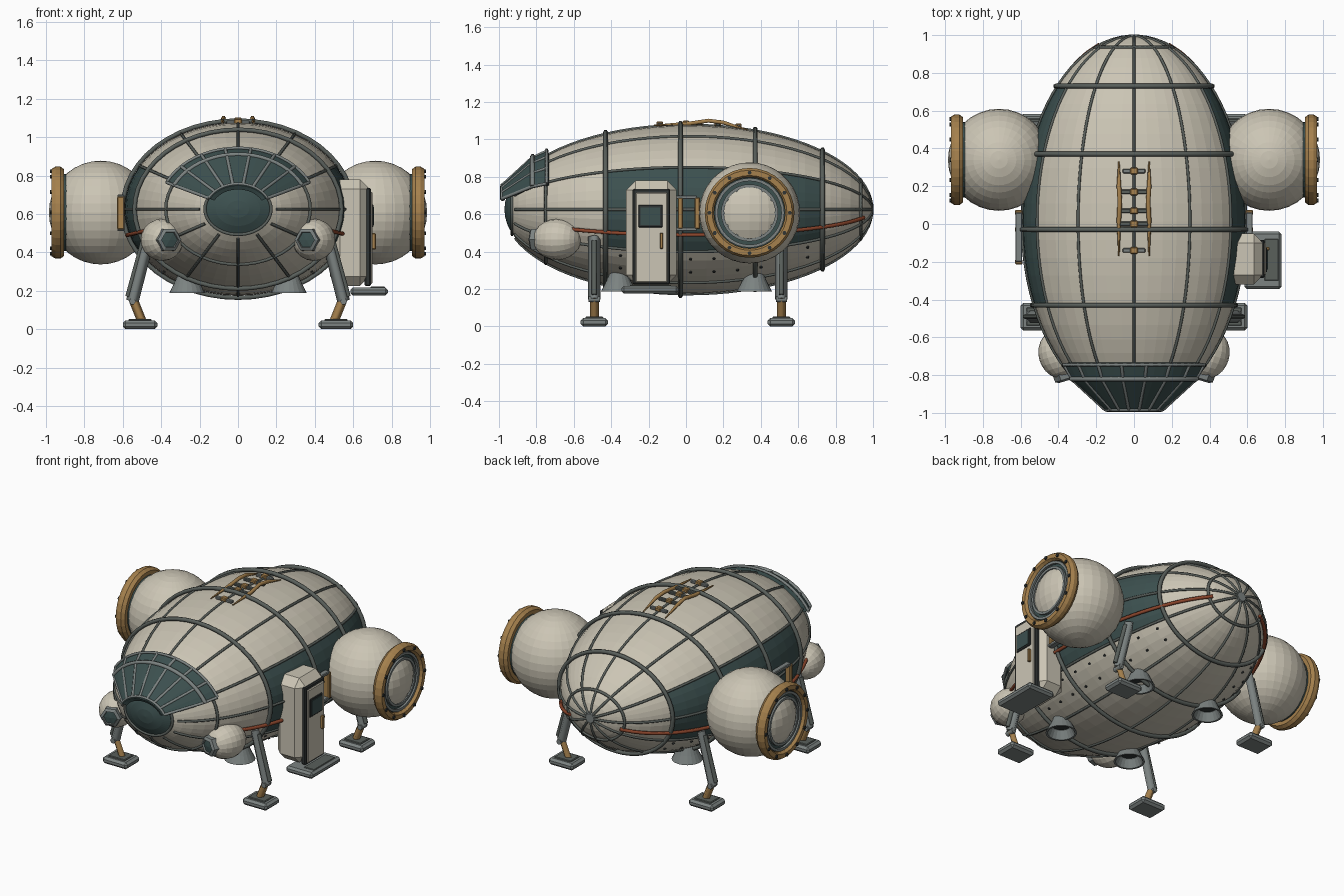
import bpy, bmesh, math
from mathutils import Vector, Matrix

cube = bpy.data.objects.get("Cube")
if cube:
    bpy.data.objects.remove(cube)


def material(name, rgb):
    m = bpy.data.materials.new(name)
    m.use_nodes = True
    col = (*rgb, 1)
    m.diffuse_color = col
    m.node_tree.nodes["Principled BSDF"].inputs["Base Color"].default_value = col
    return m


CREAM = material("cream", (.60, .56, .46))
TEAL = material("dark teal", (.045, .08, .078))
GREY = material("grey metal", (.20, .225, .22))
RIB = material("rib grey", (.10, .115, .105))
BRASS = material("brass", (.38, .22, .075))
RUST = material("rust red", (.26, .06, .025))
DARK = material("dark metal", (.03, .035, .035))
LENS = material("pale blue grey", (.30, .34, .36))

RX, RZ, ZC = .59, .45, .625
YC, RY = .012, .983


def fac(y):
    return math.sqrt(max(0, 1 - ((y - YC) / RY) ** 2))


def ell(f, y, deg, d=0):
    """Point on an elliptical section; angle is measured from the top."""
    a = math.radians(deg)
    return Vector(((RX * f + d) * math.sin(a), y, ZC + (RZ * f + d) * math.cos(a)))


def skin(y, deg, d=0):
    return ell(fac(y), y, deg, d)


def add(name, verts, faces, mats):
    me = bpy.data.meshes.new(name)
    me.from_pydata([tuple(v) for v in verts], [], faces)
    for m in mats:
        me.materials.append(m)
    bm = bmesh.new()
    bm.from_mesh(me)
    bmesh.ops.remove_doubles(bm, verts=bm.verts, dist=1e-5)
    bmesh.ops.recalc_face_normals(bm, faces=bm.faces)
    bm.to_mesh(me)
    bm.free()
    ob = bpy.data.objects.new(name, me)
    bpy.context.collection.objects.link(ob)
    return ob


def loft(name, rows, mats, closed=True):
    n = len(rows[0])
    verts = [v for r in rows for v in r]
    faces = [(i * n + j, i * n + (j + 1) % n, (i + 1) * n + (j + 1) % n, (i + 1) * n + j)
             for i in range(len(rows) - 1) for j in range(n if closed else n - 1)]
    return add(name, verts, faces, mats)


def lathe(name, profile, mat, pos, axis=(0, 0, 1), n=32):
    """Revolve (radius, height) points around an axis."""
    m = Matrix.Translation(pos) @ Vector(axis).to_track_quat('Z', 'Y').to_matrix().to_4x4()
    step = 2 * math.pi / n
    return loft(name, [[m @ Vector((r * math.cos(k * step), r * math.sin(k * step), h))
                        for k in range(n)] for r, h in profile], [mat])


def box(name, lo, hi, mat, bevel=0, segments=1):
    lo, hi = Vector(lo), Vector(hi)
    bm = bmesh.new()
    bmesh.ops.create_cube(bm, size=1, matrix=Matrix.Translation((lo + hi) / 2)
                          @ Matrix.Diagonal((*(hi - lo), 1)))
    if bevel:
        bmesh.ops.bevel(bm, geom=bm.edges[:], offset=bevel, segments=segments, affect='EDGES')
    me = bpy.data.meshes.new(name)
    bm.to_mesh(me)
    bm.free()
    me.materials.append(mat)
    ob = bpy.data.objects.new(name, me)
    bpy.context.collection.objects.link(ob)
    return ob


def tube(name, pts, r, mat, cyclic=False, res=1):
    cu = bpy.data.curves.new(name, 'CURVE')
    cu.dimensions = '3D'
    cu.bevel_depth, cu.bevel_resolution, cu.use_fill_caps = r, res, True
    sp = cu.splines.new('POLY')
    sp.points.add(len(pts) - 1)
    for p, v in zip(sp.points, pts):
        p.co = (*v, 1)
    sp.use_cyclic_u = cyclic
    cu.materials.append(mat)
    ob = bpy.data.objects.new(name, cu)
    bpy.context.collection.objects.link(ob)
    return ob


def span(a, b, n):
    return [a + (b - a) * i / n for i in range(n + 1)]


# Hull: ellipsoid along y with dark side bands and nose
NOSE, BAND0, BAND1 = -.93, -.43, .73
ys = [YC - RY * math.cos(t) for t in span(0, math.pi, 32)]
for b in (NOSE, BAND0, BAND1):
    ys[min(range(len(ys)), key=lambda i: abs(ys[i] - b))] = b
hull = loft("hull", [[skin(y, k * 7.5) for k in range(48)] for y in ys], [CREAM, TEAL])
for p in hull.data.polygons:
    c = p.center
    a = math.degrees(math.atan2(abs(c.x) / RX, (c.z - ZC) / RZ))
    if c.y < NOSE or (BAND0 < c.y < BAND1 and 60 < a < 120):
        p.material_index = 1

# Hull ribs: rings and meridians
for y in (BAND0, -.03, .37, BAND1):
    tube("ring_rib", [skin(y, k * 7.5, .012) for k in range(48)], .013, RIB, True)
for y in (NOSE, -.75, .935):
    tube("thin_ring_rib", [skin(y, k * 7.5, .004) for k in range(48)], .009, RIB, True)
for k in range(12):
    tube("meridian_rib", [skin(YC - RY * math.cos(t), k * 30, .002)
                          for t in span(.34, math.pi - .04, 36)], .008, RIB)
lathe("tail_cap", [(0, .012), (.03, .012), (.038, 0), (.038, -.02)], GREY, (0, .99, 0 + ZC), (0, 1, 0), 12)

# Windshield: raised fan over the nose, with frame bars
FAN = 64
stations = [(.24, -.975), (.27, -.985), (.60, -.825), (.685, -.745), (.60, -.735)]
wind = loft("windshield", [[ell(f, y, a) for a in span(-FAN, FAN, 16)] for f, y in stations],
            [TEAL], False)
sol = wind.modifiers.new("thickness", 'SOLIDIFY')
sol.thickness, sol.offset = .02, 0
for a in span(-FAN, FAN, 7):
    tube("windshield_bar", [ell(f, y, a, .008) for f, y in stations[1:4]], .009, GREY)
for f, y, r in ((.27, -.985, .008), (.61, -.82, .013), (.685, -.745, .009)):
    tube("windshield_arch", [ell(f, y, a, .01) for a in span(-FAN, FAN, 20)], r, GREY)

# Roof ladder: tapered arched rails and rungs
for s in (1, -1):
    path = [(s * .08, -.17, 1.075), (s * .08, .02, 1.085), (s * .075, .12, 1.1),
            (s * .08, .2, 1.09), (s * .08, .33, 1.05)]
    rail = tube("roof_rail", path, .012, BRASS)
    for p, w in zip(rail.data.splines[0].points, (.3, 1, 1, 1, .3)):
        p.radius = w
for y in (.28, .17, .07, 0, -.14):
    z = skin(y, 0).z
    end = y in (.28, -.14)
    w = .06 if end else .075
    box("roof_rung", (-w, y - .012, z), (w, y + .012, z + .018), GREY if end else RIB, .004)
    box("rung_clamp", (-.02, y - .018, z), (.02, y + .018, z + .026), BRASS, .005)

for s, side in ((1, "left_"), (-1, "right_")):
    # Side pipe
    tube(side + "pipe", [skin(y, s * 107, .014) for y in span(-.72, .95, 40)], .011, RUST)

    # Framed side hatch
    x = s * (RX + .02)
    for y in (-.2, -.03, .06):
        box(side + "hatch_post", (x - .02, y - .014, .52), (x + .02, y + .014, .69), BRASS, .005)
    for z in (.52, .69):
        box(side + "hatch_rail", (x - .018, -.2, z - .01), (x + .018, .06, z + .01), GREY, .004)

    # Lower hull bolts
    for deg in (126, 138):
        for y in span(-.35, .65, 8):
            p = skin(y, s * deg)
            lathe(side + "hull_bolt", [(.008, -.01), (.008, .006), (0, .006)], DARK, p,
                  (p.x / RX ** 2, 0, (p.z - ZC) / RZ ** 2), 6)

    # Spherical side tank
    c = Vector((s * .715, .34, .607))
    lathe(side + "tank", [(.27 * math.sin(t), .27 * math.cos(t)) for t in span(0, math.pi, 18)],
          CREAM, c, n=32)
    ax = (s, 0, 0)
    face = Vector((s * .925, c.y, c.z))
    lathe(side + "tank_ring", [(.195, -.02), (.225, -.02), (.24, 0), (.24, .025), (.228, .045),
                               (.2, .045), (.19, .03), (.19, -.02)], BRASS, face, ax, 32)
    lathe(side + "tank_port", [(.2, -.04), (.2, .015), (0, .015)], TEAL, face, ax, 32)
    for r in (.178, .145, .092):
        lathe(side + "port_ring", [(r - .008, .01), (r - .008, .03), (r + .008, .03), (r + .008, .01)],
              GREY, face, ax, 32)
    lathe(side + "port_dome", [(.078, .01), (.07, .032), (.045, .046), (0, .052)], LENS, face, ax, 20)
    for k in range(12):
        a = math.radians(30 * k)
        d = Vector((0, math.cos(a), math.sin(a)))
        lathe(side + "ring_bolt", [(.011, .03), (.011, .053), (0, .053)], DARK,
              face + d * .215, ax, 6)
        tube(side + "port_spoke", [face + d * r + Vector((s * .018, 0, 0)) for r in (.095, .145)],
             .007, GREY)

    # Front lamp pod with hexagonal lens
    pod = Vector((s * .395, -.69, .465))
    aim = Vector((-s * .3, -1, 0)).normalized()
    lathe(side + "lamp_pod", [(.11 * math.sin(t), .13 * math.cos(t)) for t in span(0, math.pi, 12)],
          CREAM, pod, aim, 20)
    lathe(side + "lamp_rim", [(.055, .08), (.066, .1), (.064, .135), (.046, .145), (.042, .13)],
          GREY, pod, aim, 6)
    lathe(side + "lamp_lens", [(.046, .1), (.046, .134), (0, .14)], TEAL, pod, aim, 6)

    for y, end in ((-.49, "front_"), (.51, "rear_")):
        # Landing leg
        leg = end + side
        knee = Vector((s * .55, y, .145))
        strut = tube(leg + "strut", [(s * .465, y, .48), knee], .033, GREY, res=0)
        tube(leg + "strut_piston", [(s * .495, y, .46), (s * .575, y, .17)], .014, RIB)
        tube(leg + "ankle", [knee + Vector((0, 0, .02)), (s * .5, y, .04)], .024, BRASS, res=0)
        tube(leg + "knee_pin", [knee - Vector((0, .03, 0)), knee + Vector((0, .03, 0))], .018, GREY)
        box(leg + "foot", (s * .51 - .09, y - .073, 0), (s * .51 + .09, y + .073, .045), GREY, .014)
        box(leg + "foot_plate", (s * .51 - .06, y - .048, .04), (s * .51 + .06, y + .048, .052), RIB, .004)
    for y in (-.36, .365):
        # Thruster bell
        lathe(side + "thruster", [(.045, .32), (.05, .28), (.07, .235), (.094, .187), (.082, .187),
                                  (.06, .235), (.035, .26)], GREY, (s * .265, y, 0), n=20)
        lathe(side + "thruster_core", [(.055, .24), (0, .24)], DARK, (s * .265, y, 0), n=20)

# Airlock with door, window, handle and step
box("airlock", (.48, -.32, .225), (.685, -.05, .78), CREAM, .05)
box("door_frame", (.66, -.285, .225), (.692, -.085, .735), DARK, .006)
box("door", (.67, -.27, .235), (.7, -.1, .715), CREAM, .005)
box("door_window_frame", (.69, -.255, .53), (.705, -.125, .65), DARK, .004)
box("door_window", (.695, -.242, .543), (.709, -.138, .637), TEAL)
box("door_handle", (.69, -.14, .415), (.718, -.122, .5), BRASS, .004)
box("step", (.585, -.345, .175), (.78, -.04, .217), GREY, .013)
box("step_tread", (.69, -.3, .21), (.765, -.08, .222), RIB, .003)
